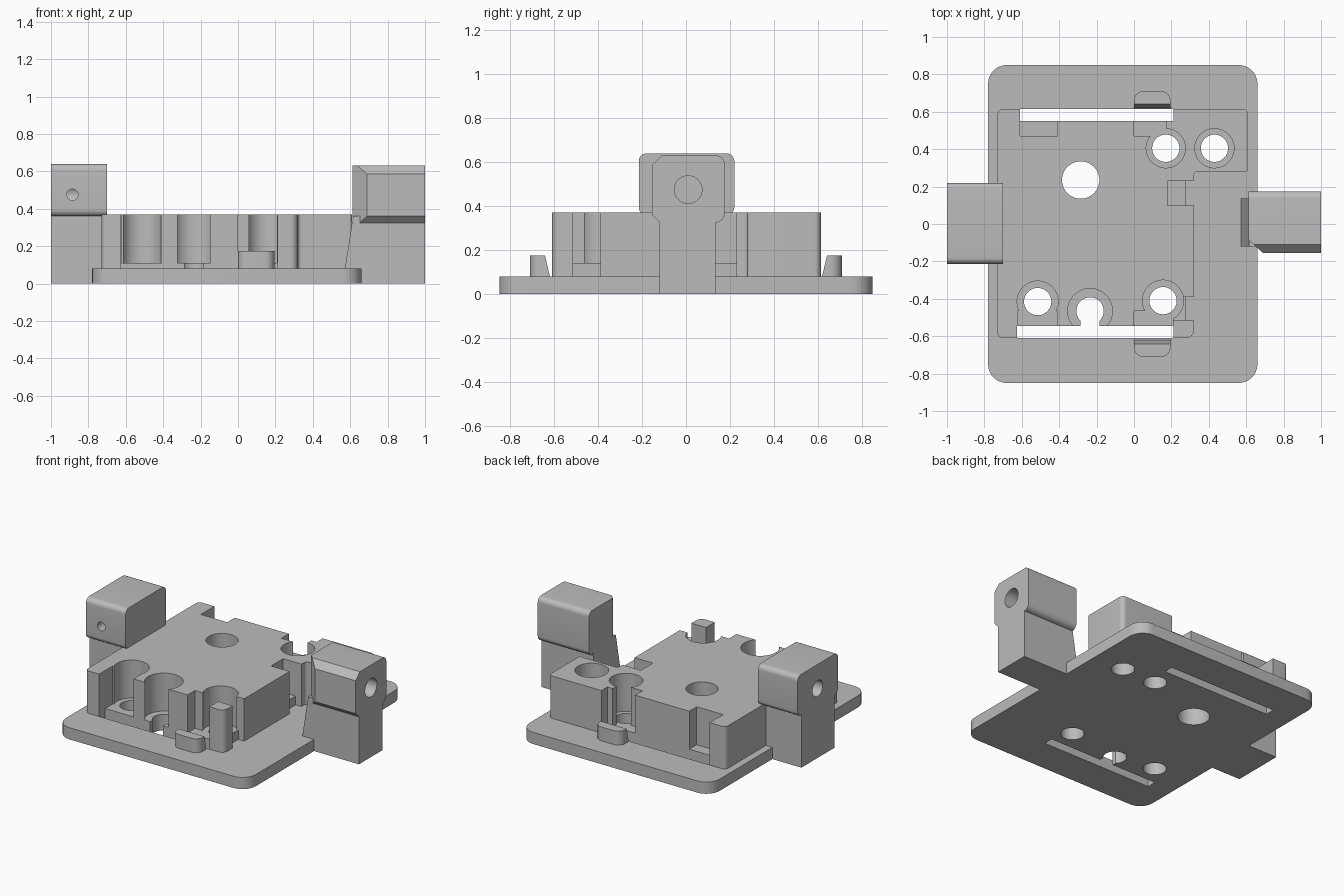
import bpy, bmesh, math
from mathutils import Vector

if "Cube" in bpy.data.objects:
    bpy.data.objects.remove(bpy.data.objects["Cube"])

grey = bpy.data.materials.new("light_grey")
grey.use_nodes = True
grey.diffuse_color = (0.5, 0.5, 0.5, 1)
grey.node_tree.nodes["Principled BSDF"].inputs["Base Color"].default_value = (0.5, 0.5, 0.5, 1)


def rounded(points):
    """Outline from (u, v) or (u, v, radius) corners."""
    out = []
    for i, p in enumerate(points):
        c = Vector(p[:2])
        r = p[2] if len(p) > 2 else 0
        if not r:
            out.append(c)
            continue
        a = (Vector(points[i - 1][:2]) - c).normalized() * r
        b = (Vector(points[(i + 1) % len(points)][:2]) - c).normalized() * r
        for k in range(9):
            t = k / 8 * math.pi / 2
            out.append(c + a * (1 - math.sin(t)) + b * (1 - math.cos(t)))
    return out


def prism(name, points, lo, hi, axis="z"):
    """Extrude an outline along an axis."""
    place = {"z": lambda u, v, w: (u, v, w),
             "x": lambda u, v, w: (w, u, v),
             "y": lambda u, v, w: (u, w, v)}[axis]
    bm = bmesh.new()
    face = bm.faces.new([bm.verts.new(place(p[0], p[1], lo)) for p in rounded(points)])
    new = bmesh.ops.extrude_face_region(bm, geom=[face])["geom"]
    shift = Vector(place(0, 0, hi - lo))
    bmesh.ops.translate(bm, vec=shift, verts=[v for v in new if isinstance(v, bmesh.types.BMVert)])
    bmesh.ops.recalc_face_normals(bm, faces=bm.faces)
    mesh = bpy.data.meshes.new(name)
    bm.to_mesh(mesh)
    bm.free()
    mesh.materials.append(grey)
    ob = bpy.data.objects.new(name, mesh)
    bpy.context.collection.objects.link(ob)
    return ob


def rect(x0, x1, y0, y1, r=0):
    return [(x0, y0, r), (x1, y0, r), (x1, y1, r), (x0, y1, r)]


def circle(u, v, r, n=40):
    return [(u + r * math.cos(math.tau * i / n), v + r * math.sin(math.tau * i / n)) for i in range(n)]


def activate(ob):
    bpy.ops.object.select_all(action="DESELECT")
    ob.select_set(True)
    bpy.context.view_layer.objects.active = ob


def cut(ob, *cutter):
    """Subtract a prism and discard the cutter."""
    tool = prism("cutter", *cutter)
    tool.hide_render = True
    activate(ob)
    mod = ob.modifiers.new("cut", "BOOLEAN")
    mod.operation, mod.solver, mod.object = "DIFFERENCE", "EXACT", tool
    bpy.ops.object.modifier_apply(modifier=mod.name)
    bpy.data.objects.remove(tool)


PLATE, TOP, FLOOR, LEDGE = 0.08, 0.37, 0.11, 0.14

# Base plate and main raised block
plate = prism("base_plate", rect(-0.78, 0.66, -0.85, 0.85, 0.1), 0, PLATE)
block = prism("main_block", [
    (-0.73, -0.61, 0.03), (0.32, -0.61, 0.04), (0.32, 0.28, 0.02),
    (0.61, 0.28, 0.015), (0.61, 0.615, 0.03), (-0.73, 0.615, 0.03)], PLATE, TOP)

# Long slots through the plate, open at the sides of the block
cut(plate, rect(-0.61, 0.21, 0.55, 0.615), -0.1, 0.2)
cut(plate, rect(-0.625, 0.21, -0.61, -0.545), -0.1, 0.2)
cut(block, rect(-0.61, 0.21, 0.55, 0.7), 0, 0.5)
cut(block, rect(-0.625, 0.21, -0.7, -0.545), 0, 0.5)

# Counterbored screw holes
for x, y, r in [(0.17, 0.405, 0.105), (0.43, 0.405, 0.105), (-0.515, -0.415, 0.11),
                (-0.235, -0.465, 0.12), (0.155, -0.41, 0.11)]:
    cut(block, circle(x, y, r), FLOOR, 0.5)
    for ob in (block, plate):
        cut(ob, circle(x, y, 0.073), -0.1, 0.5)
for ob in (block, plate):
    cut(ob, circle(-0.285, 0.235, 0.1), -0.1, 0.5)
    cut(ob, rect(-0.285, -0.185, -0.58, -0.46), -0.1, 0.5)

# Notches beside the slots
for x0, x1, y0, y1 in [(-0.61, -0.41, 0.47, 0.6), (0, 0.17, 0.47, 0.6),
                       (-0.624, -0.41, -0.6, -0.465), (0, 0.209, -0.6, -0.465)]:
    cut(block, rect(x0, x1, y0, y1), FLOOR, 0.5)

# Stepped pockets in the side wall
for y0, y1 in [(0.1, 0.23), (-0.515, -0.39)]:
    cut(block, rect(0.18, 0.4, y0, y1), LEDGE, 0.5)
    cut(block, rect(0.275, 0.4, y0, y1), 0, 0.5)

# Sloped clips outside the slots
for name, s in (("front_clip", -1), ("back_clip", 1)):
    clip = prism(name, [(0, s * 0.62), (0.195, s * 0.62), (0.195, s * 0.71, 0.05),
                        (0, s * 0.71, 0.05)], PLATE, 0.175)
    for v in clip.data.vertices:
        if v.co.z > 0.1 and abs(v.co.y) < 0.63:
            v.co.y = s * 0.642

# Right arm: column with a rounded head
prism("right_column", rect(-1, -0.73, -0.175, 0.18), 0, 0.38)
prism("right_column_foot", rect(-0.74, -0.7, -0.175, 0.18), 0, PLATE - 0.005)
right_head = prism("right_head", rect(-0.215, 0.22, 0.36, 0.64, 0.035), -1, -0.7, "x")
cut(right_head, circle(0.005, 0.475, 0.055), -1.1, -0.85, "x")
cut(right_head, circle(-0.885, 0.475, 0.03), -0.4, 0, "y")

# Left arm: tapered column with a chamfered head
prism("left_column", [(0.57, 0.07), (0.65, 0.07), (0.65, 0), (1, 0), (1, 0.36), (0.615, 0.36)],
      -0.12, 0.135, "y")
left_head = prism("left_head", [
    (-0.12, 0.325), (-0.155, 0.36), (-0.155, 0.585), (-0.11, 0.63), (0.175, 0.63, 0.035),
    (0.175, 0.33, 0.035), (0.135, 0.325)], 0.612, 1, "x")
cut(left_head, [(0.5, -0.3), (0.69, -0.3), (0.69, -0.155), (0.612, -0.085), (0.5, -0.085)], 0, 1)
cut(left_head, circle(0.01, 0.475, 0.063), 0.75, 1.1, "x")

# Smooth curved walls, sharp edges kept
for ob in bpy.context.collection.objects:
    if ob.type == "MESH" and grey.name in ob.data.materials:
        activate(ob)
        bpy.ops.object.shade_smooth_by_angle(angle=math.radians(25))
